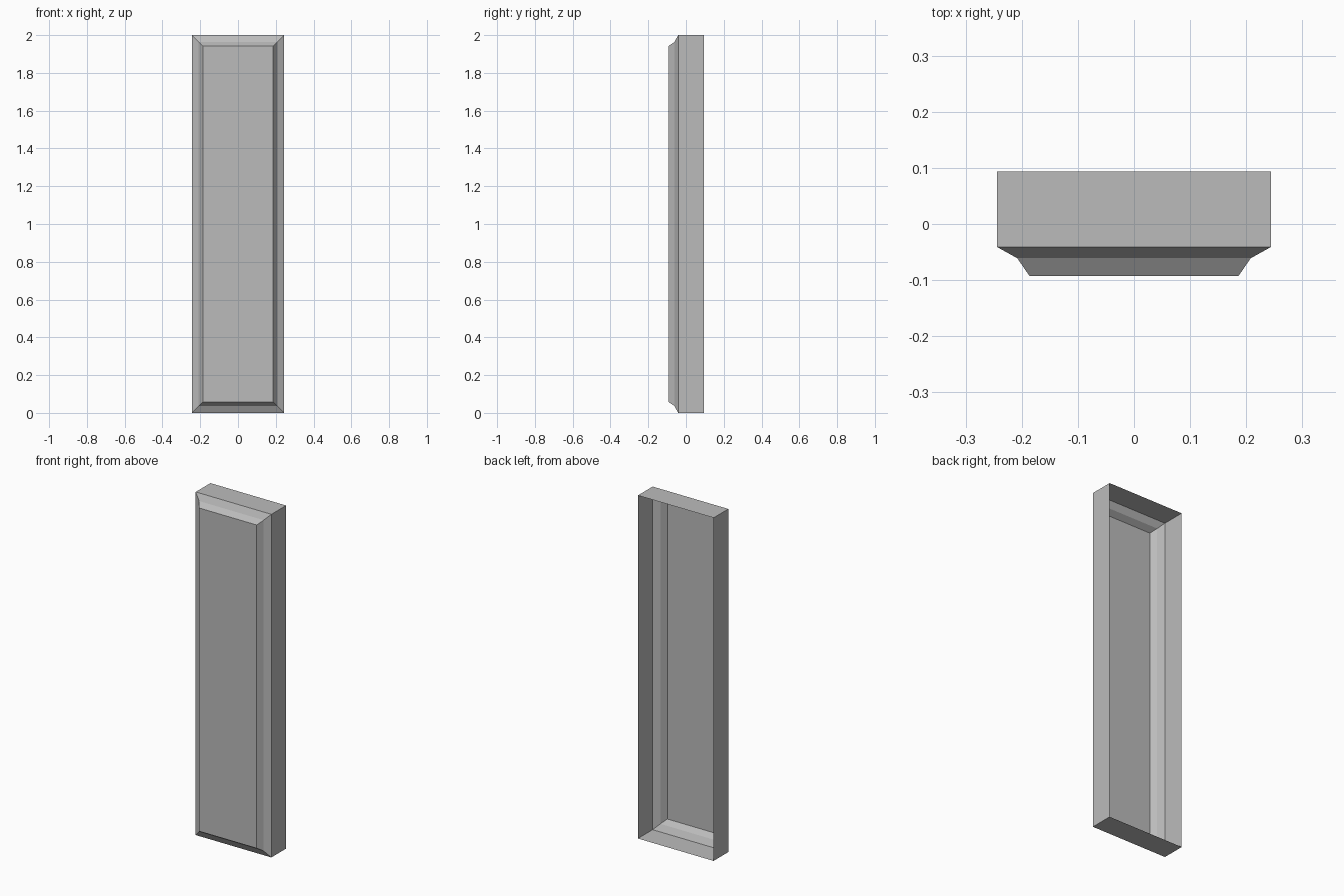
import bpy, bmesh

if "Cube" in bpy.data.objects:
    bpy.data.objects.remove(bpy.data.objects["Cube"])

HALF_W, HEIGHT = 0.244, 2.0

# Moulding profile from open back to front panel: (inset, y)
PROFILE = [(0.0, 0.094), (0.0, -0.041), (0.036, -0.061), (0.058, -0.093)]

bm = bmesh.new()


def ring(inset, y):
    """Rectangular loop at depth y, inset equally on all sides."""
    w, lo, hi = HALF_W - inset, inset, HEIGHT - inset
    return [bm.verts.new(c) for c in
            ((-w, y, lo), (w, y, lo), (w, y, hi), (-w, y, hi))]


# Side walls and coved border, open at the back
rings = [ring(*p) for p in PROFILE]
for a, b in zip(rings, rings[1:]):
    for i in range(4):
        j = (i + 1) % 4
        bm.faces.new((a[i], a[j], b[j], b[i]))

# Raised front panel
bm.faces.new(rings[-1])

mesh = bpy.data.meshes.new("door_panel")
bm.to_mesh(mesh)
bm.free()

# Single plain grey
grey = bpy.data.materials.new("plain_grey")
grey.diffuse_color = (0.5, 0.5, 0.5, 1.0)
grey.use_nodes = True
grey.node_tree.nodes["Principled BSDF"].inputs["Base Color"].default_value = grey.diffuse_color
mesh.materials.append(grey)

panel = bpy.data.objects.new("door_panel", mesh)
bpy.context.collection.objects.link(panel)
